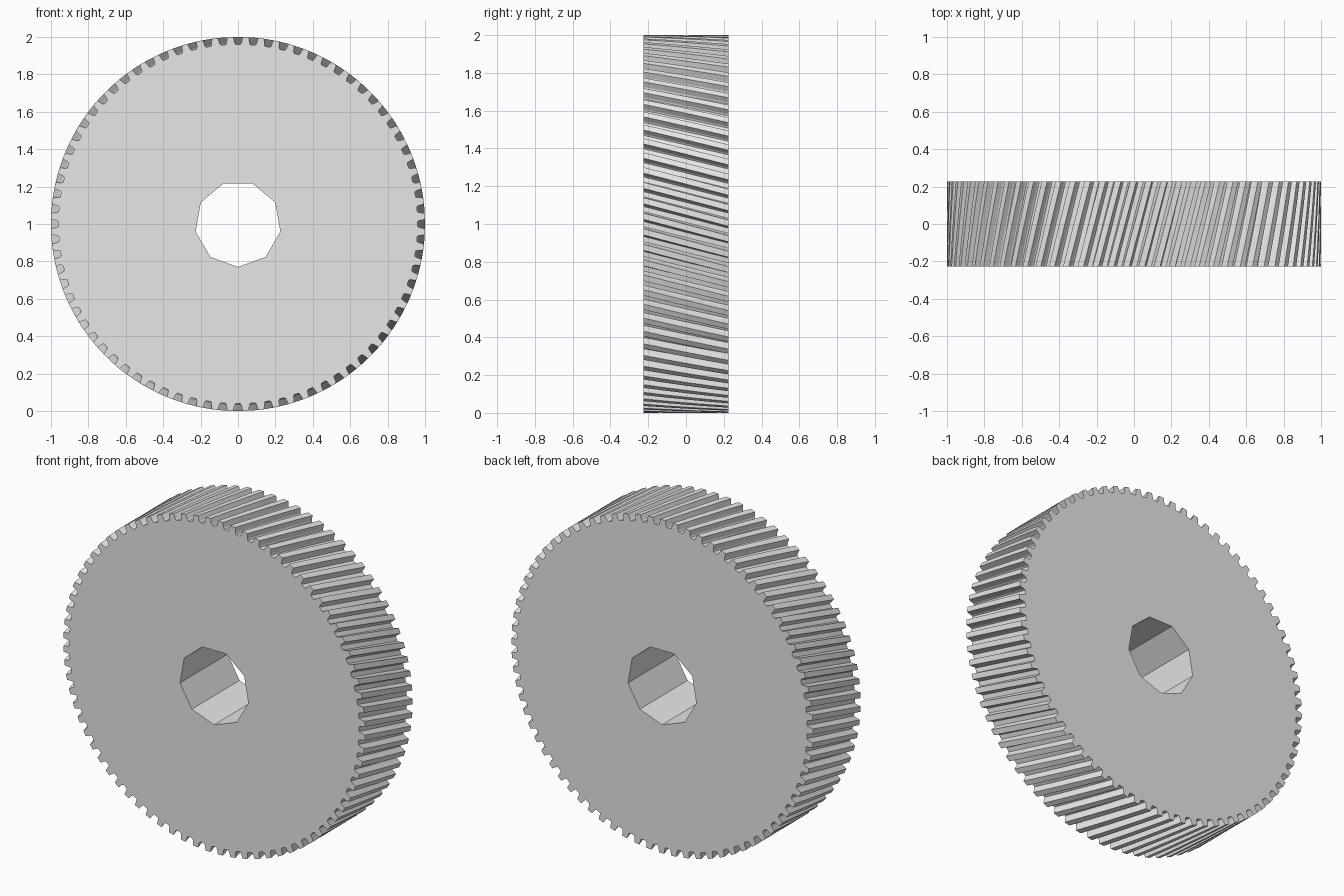
import bpy, bmesh
from math import sin, cos, tau, radians

if "Cube" in bpy.data.objects:
    bpy.data.objects.remove(bpy.data.objects["Cube"], do_unlink=True)

TEETH = 76
HALF = 0.226          # half of the gear width
TWIST = 0.12          # helix turn from front to back
STEPS = 4
BORE_R, BORE_SIDES = 0.23, 9

# One gap between teeth: angle from the gap centre, radius
gap = [(-0.025, 1.0), (-0.019, 0.969), (-0.014, 0.961),
       (0.014, 0.961), (0.019, 0.969), (0.025, 1.0)]
profile = [(t * tau / TEETH + a, r) for t in range(TEETH) for a, r in gap]
bore = [(radians(20) + i * tau / BORE_SIDES, BORE_R) for i in range(BORE_SIDES)]

bm = bmesh.new()


def ring(points, y, turn=0.0):
    """Clockwise loop of vertices, measured from the top."""
    return [bm.verts.new((r * sin(a + turn), y, 1 + r * cos(a + turn)))
            for a, r in points]


def wall(first, second):
    n = len(first)
    for i in range(n):
        j = (i + 1) % n
        bm.faces.new((first[i], first[j], second[j], second[i]))


# Helical toothed rim
rings = [ring(profile, -HALF + 2 * HALF * s / STEPS, TWIST * s / STEPS)
         for s in range(STEPS + 1)]
for a, b in zip(rings, rings[1:]):
    wall(a, b)

# Nine-sided bore
bores = [ring(bore, y) for y in (-HALF, HALF)]
wall(*bores)

# Flat end faces, one sector per bore side
count = len(profile)
cuts = [round(a / tau * TEETH) * len(gap) + 2 for a, r in bore]
cuts.append(cuts[0] + count)
for outer, inner in ((rings[0], bores[0]), (rings[-1], bores[1])):
    for i in range(BORE_SIDES):
        rim = [outer[k % count] for k in range(cuts[i], cuts[i + 1] + 1)]
        bm.faces.new(rim + [inner[(i + 1) % BORE_SIDES], inner[i]])

bmesh.ops.recalc_face_normals(bm, faces=bm.faces[:])
mesh = bpy.data.meshes.new("helical_gear")
bm.to_mesh(mesh)
bm.free()

# Plain grey finish
grey = bpy.data.materials.new("light_grey")
grey.use_nodes = True
colour = (0.8, 0.8, 0.8, 1.0)
grey.diffuse_color = colour
grey.node_tree.nodes["Principled BSDF"].inputs["Base Color"].default_value = colour
mesh.materials.append(grey)

gear = bpy.data.objects.new("helical_gear", mesh)
bpy.context.collection.objects.link(gear)
